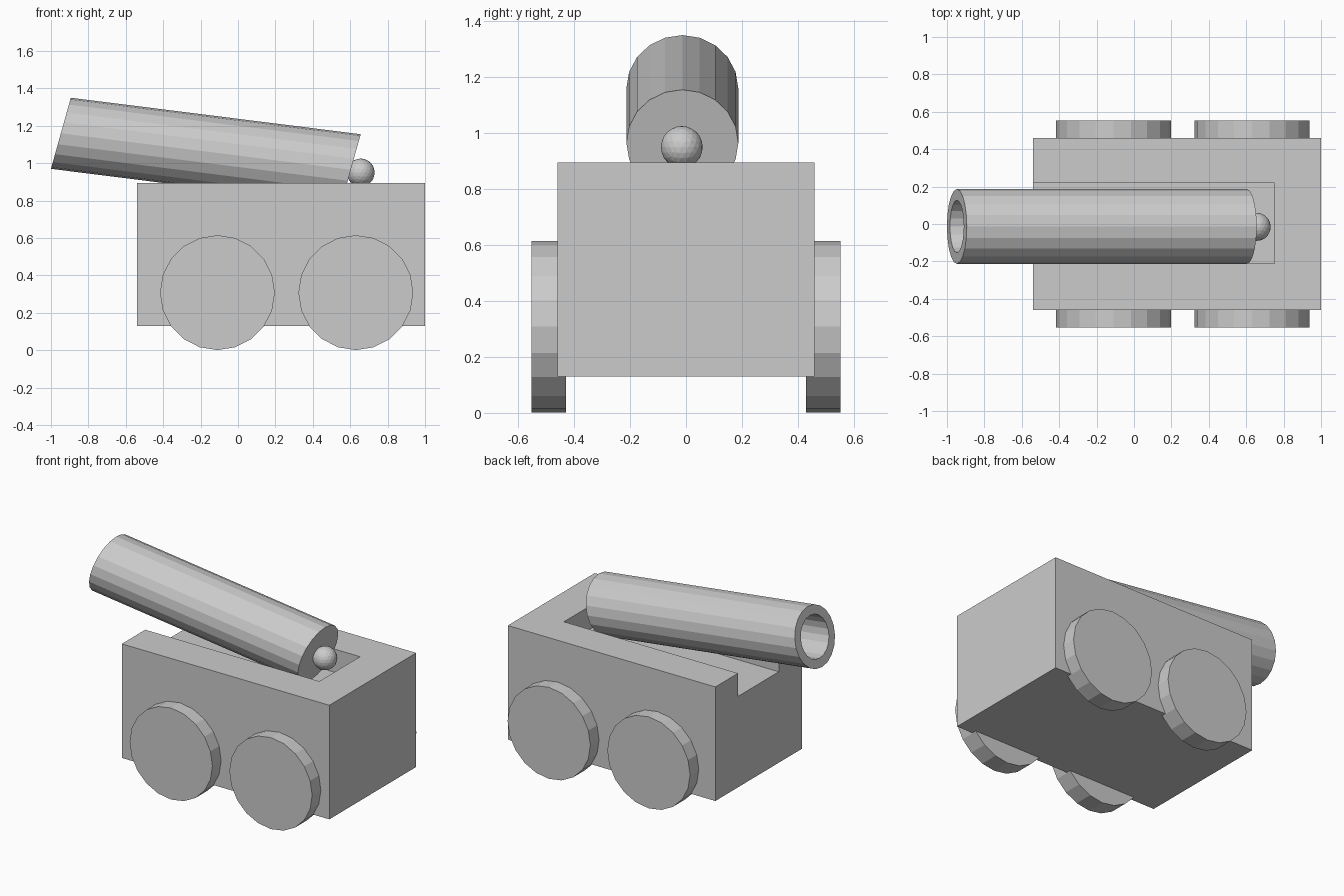
import bpy
import bmesh
from math import radians
from mathutils import Matrix, Vector

default_cube = bpy.data.objects.get("Cube")
if default_cube:
    bpy.data.objects.remove(default_cube, do_unlink=True)

grey = bpy.data.materials.new("plain grey")
grey.use_nodes = True
grey.diffuse_color = (0.6, 0.6, 0.6, 1)
grey.node_tree.nodes["Principled BSDF"].inputs["Base Color"].default_value = grey.diffuse_color


def finish(name, bm):
    """Turn a bmesh into a flat shaded grey object."""
    bmesh.ops.recalc_face_normals(bm, faces=bm.faces)
    mesh = bpy.data.meshes.new(name)
    bm.to_mesh(mesh)
    bm.free()
    mesh.materials.append(grey)
    obj = bpy.data.objects.new(name, mesh)
    bpy.context.collection.objects.link(obj)
    return obj


def box(name, low, high):
    low, high = Vector(low), Vector(high)
    bm = bmesh.new()
    bmesh.ops.create_cube(bm, size=1)
    bmesh.ops.scale(bm, vec=high - low, verts=bm.verts)
    bmesh.ops.translate(bm, vec=(low + high) / 2, verts=bm.verts)
    return finish(name, bm)


def cylinder(radius, depth):
    bm = bmesh.new()
    bmesh.ops.create_cone(bm, cap_ends=True, segments=20,
                          radius1=radius, radius2=radius, depth=depth)
    return bm


# Body with a channel open at the muzzle end
body = box("body", (-0.54, -0.46, 0.13), (1.0, 0.46, 0.895))
cutter = box("channel_cutter", (-0.7, -0.212, 0.74), (0.752, 0.22, 1.1))
cutter.hide_render = True
channel = body.modifiers.new("channel", "BOOLEAN")
channel.operation = "DIFFERENCE"
channel.solver = "EXACT"
channel.object = cutter
bpy.context.view_layer.objects.active = body
bpy.ops.object.modifier_apply(modifier=channel.name)
bpy.data.objects.remove(cutter, do_unlink=True)

# Wheels
for end, x in (("muzzle", -0.11), ("breech", 0.63)):
    for side, y in (("left", 0.491), ("right", -0.491)):
        bm = cylinder(0.307, 0.123)
        bmesh.ops.rotate(bm, matrix=Matrix.Rotation(radians(90), 3, "X"), verts=bm.verts)
        bmesh.ops.translate(bm, vec=(x, y, 0.308), verts=bm.verts)
        finish(f"{end}_{side}_wheel", bm)

# Barrel: a unit tube with a blind bore, then slanted into place
bm = cylinder(1, 2)
muzzle = min(bm.faces, key=lambda f: f.calc_center_median().z)
for scale, shift in ((0.7, 0), (1, 1.85)):
    muzzle = bmesh.ops.extrude_discrete_faces(bm, faces=[muzzle])["faces"][0]
    bmesh.ops.scale(bm, vec=(scale, scale, 1), verts=muzzle.verts)
    bmesh.ops.translate(bm, vec=(0, 0, shift), verts=muzzle.verts)
muzzle_centre = Vector((-0.947, -0.013, 1.16))
breech_centre = Vector((0.603, -0.013, 0.965))
placement = Matrix((
    (0.053, 0, 0.19),
    (0, 0.2, 0),
    (breech_centre - muzzle_centre) / 2,
)).transposed().to_4x4()
placement.translation = (muzzle_centre + breech_centre) / 2
bmesh.ops.transform(bm, matrix=placement, verts=bm.verts)
finish("barrel", bm)

# Knob on the breech
bm = bmesh.new()
bmesh.ops.create_icosphere(bm, subdivisions=3, radius=0.075)
bmesh.ops.translate(bm, vec=(0.656, -0.015, 0.95), verts=bm.verts)
finish("breech_knob", bm)
